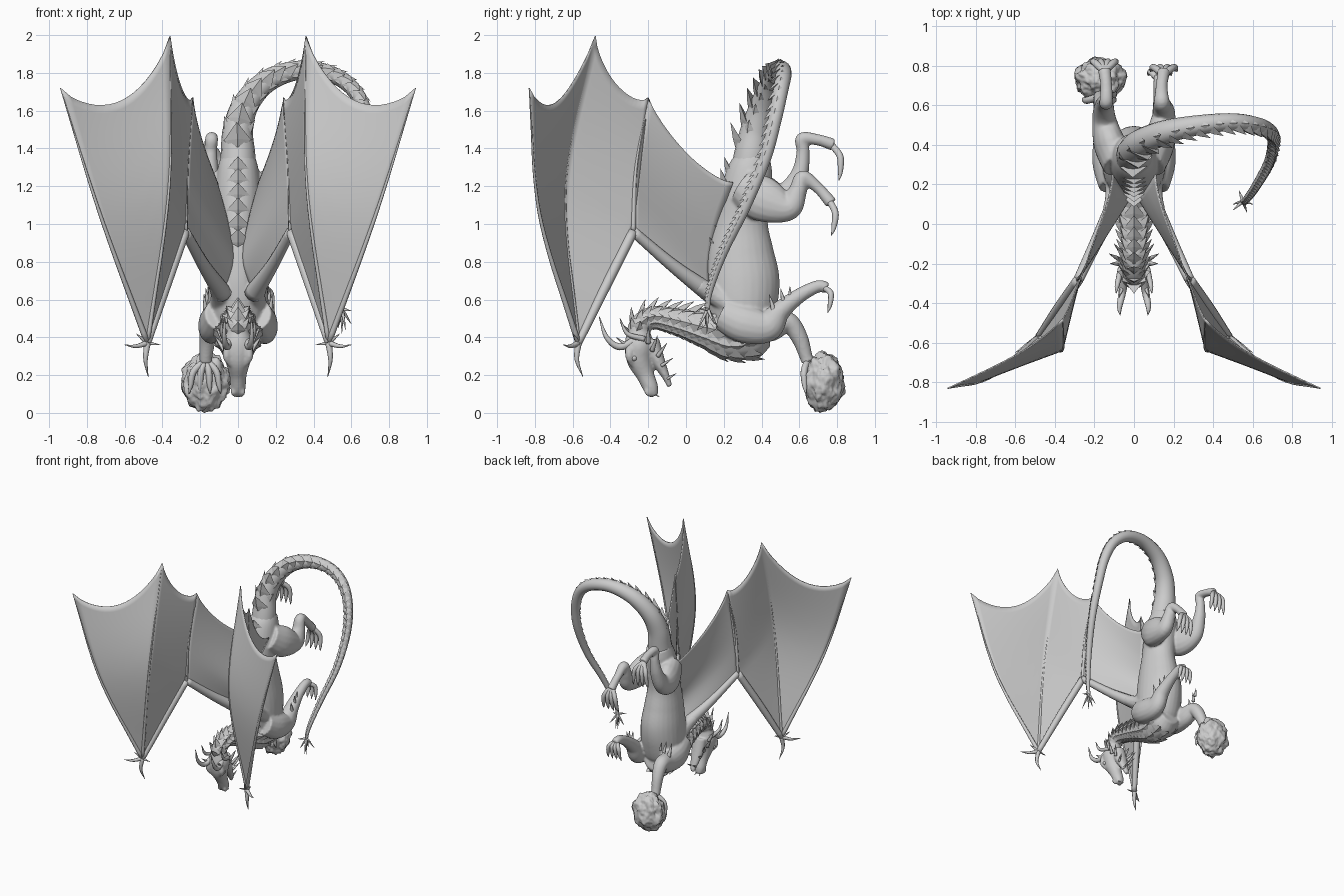
import bpy, bmesh, math, random
from mathutils import Vector, noise

if "Cube" in bpy.data.objects:
    bpy.data.objects.remove(bpy.data.objects["Cube"])

random.seed(3)
X = Vector((1, 0, 0))


def spline(pts, n=8):
    """Catmull-Rom through points of any dimension."""
    P = [Vector(p) for p in pts]
    P = [P[0] * 2 - P[1]] + P + [P[-1] * 2 - P[-2]]
    out = []
    for i in range(1, len(P) - 2):
        a, b, c, d = P[i - 1:i + 3]
        for k in range(n):
            t = k / n
            out.append((b * 2 + (c - a) * t + (a * 2 - b * 5 + c * 4 - d) * t * t
                        + (b * 3 - a - c * 3 + d) * t ** 3) * 0.5)
    return out + [P[-2]]


def tube(bm, pts, sides=16, n=8):
    """Sweep an ellipse along x, y, z, r[, r2] points; returns the frames."""
    S5 = spline([tuple(p) if len(p) == 5 else tuple(p) + (p[3],) for p in pts], n)
    pos = [Vector(p[:3]) for p in S5]
    frames, rings, S = [], [], X.copy()
    for i, p in enumerate(pos):
        T = (pos[min(i + 1, len(pos) - 1)] - pos[max(i - 1, 0)]).normalized()
        if i == 0 and abs(T.x) > 0.9:
            S = Vector((0, 0, 1))
        S = (S - T * S.dot(T)).normalized()
        U = T.cross(S)
        a, b = max(S5[i][3], 0.001), max(S5[i][4], 0.001)
        frames.append((p, T, S, U, a, b))
        rings.append([bm.verts.new(p + S * a * math.cos(w) + U * b * math.sin(w))
                      for w in (math.tau * k / sides for k in range(sides))])
    for r, q in zip(rings, rings[1:]):
        for k in range(sides):
            bm.faces.new((r[k], r[k - 1], q[k - 1], q[k]))
    bm.faces.new(rings[0])
    bm.faces.new(rings[-1][::-1])
    return frames


def finish(bm, name, smooth=True, mirror=False):
    bmesh.ops.recalc_face_normals(bm, faces=bm.faces[:])
    me = bpy.data.meshes.new(name)
    bm.to_mesh(me)
    bm.free()
    for f in me.polygons:
        f.use_smooth = smooth
    ob = bpy.data.objects.new(name, me)
    bpy.context.collection.objects.link(ob)
    if mirror:
        ob.modifiers.new("Mirror", 'MIRROR')
    return ob


def plates(bm, frames, angle, step, w, l, h, sgn):
    """Row of keeled, pointed scales on a swept body; sizes relative to radius."""
    run = 0
    for (p0, *_), (p, T, S, U, a, b) in zip(frames, frames[1:]):
        r = (a + b) / 2
        run += (p - p0).length
        if run < step * r:
            continue
        run = 0
        c = p + S * a * math.sin(angle) + U * b * math.cos(angle)
        N = (S * math.sin(angle) + U * math.cos(angle)).normalized()
        D, W = T * sgn, T.cross(N)
        co = [c - D * l * r * .5 - N * r * .05, c + W * w * r - N * r * .3 * w,
              c - W * w * r - N * r * .3 * w, c + D * l * r * .75 + N * h * r,
              c + N * r * h * .45, c + D * l * r * .15 - N * r * .1]
        f, lf, rt, t, m, bt = [bm.verts.new(v) for v in co]
        for q in ((f, lf, m), (f, m, rt), (lf, t, m), (m, t, rt),
                  (lf, bt, t), (bt, rt, t), (f, bt, lf), (f, rt, bt)):
            bm.faces.new(q)


def spike(bm, base, tip, r, bend=(0, 0, 0)):
    a, b = Vector(base), Vector(tip)
    m = (a + b) / 2 + Vector(bend)
    tube(bm, [(*a, r), (*m, r * .65), (*b, .001)], 8, 5)


# flesh: torso, neck, head and limbs blended into one skin
bm = bmesh.new()
torso = tube(bm, [(0, .32, .36, .07, .08), (0, .31, .43, .14, .14), (0, .3, .55, .16, .18),
                  (0, .3, .7, .155, .195), (0, .29, .85, .135, .175), (0, .29, 1, .115, .145),
                  (0, .31, 1.15, .12, .13), (0, .34, 1.28, .11, .12), (0, .36, 1.36, .09, .09)], 28)
neck = tube(bm, [(0, .42, .47, .1, .12), (0, .34, .45, .13, .165), (0, .23, .42, .115, .14),
                 (0, .1, .445, .09, .095), (0, -.05, .485, .068, .07), (0, -.17, .505, .06, .06),
                 (0, -.245, .46, .058, .058), (0, -.255, .38, .06, .06)], 24)
tube(bm, [(0, -.25, .44, .055, .06), (0, -.25, .36, .082, .075), (0, -.245, .28, .068, .068),
          (0, -.215, .2, .046, .048), (0, -.185, .13, .04, .04), (0, -.165, .09, .026, .022)], 20)
tube(bm, [(0, -.19, .38, .055, .05), (0, -.15, .28, .05, .038), (0, -.11, .2, .033, .022),
          (0, -.085, .14, .016, .014)], 16)
arms = {
    "right_arm": [(.1, .2, .52, .08, .09), (.135, .31, .47, .075, .1), (.14, .43, .46, .065, .085),
                  (.14, .5, .54, .055), (.135, .6, .62, .04), (.13, .7, .67, .033), (.13, .75, .66, .03)],
    "left_arm": [(-.1, .2, .52, .08, .09), (-.135, .31, .47, .075, .1), (-.14, .44, .46, .065, .085),
                 (-.15, .54, .48, .055), (-.16, .6, .4, .045), (-.17, .635, .3, .035), (-.17, .645, .27, .035)],
    "right_leg": [(.08, .3, 1.2, .08, .1), (.125, .41, 1.13, .08, .12), (.15, .54, 1.09, .06, .075),
                  (.145, .59, 1.17, .05), (.14, .62, 1.245, .04), (.14, .7, 1.19, .03), (.15, .77, 1.11, .033)],
    "left_leg": [(-.08, .3, 1.2, .08, .1), (-.125, .41, 1.14, .08, .12), (-.15, .53, 1.15, .06, .08),
                 (-.15, .6, 1.26, .048), (-.145, .62, 1.38, .035), (-.14, .615, 1.45, .035),
                 (-.14, .7, 1.445, .03), (-.15, .78, 1.42, .033)]}
for pts in arms.values():
    tube(bm, pts, 16)
for s in (1, -1):
    # brow ridges and nostril bumps
    tube(bm, [(s * .05, -.3, .37, .02), (s * .06, -.3, .3, .022), (s * .04, -.285, .25, .01)], 10)
    tube(bm, [(s * .022, -.21, .14, .01), (s * .024, -.205, .11, .016), (s * .018, -.19, .09, .01)], 10)
    # shoulder blade muscle under the wing root
    tube(bm, [(s * .1, .28, .55, .06), (s * .09, .16, .62, .055), (s * .12, .06, .68, .04)], 12)
body = finish(bm, "body")
m = body.modifiers.new("Blend", 'REMESH')
m.mode, m.voxel_size, m.use_smooth_shade = 'VOXEL', .008, True
m = body.modifiers.new("Soften", 'SMOOTH')
m.factor, m.iterations = .5, 6

# tail looping up, over and down
bm = bmesh.new()
tail = tube(bm, [(0, .32, 1.18, .1), (0, .345, 1.36, .092), (.0, .37, 1.5, .08), (.045, .415, 1.64, .07),
                 (.16, .465, 1.76, .06), (.33, .5, 1.815, .05), (.5, .515, 1.79, .044),
                 (.62, .5, 1.7, .04), (.685, .47, 1.55, .036), (.705, .42, 1.35, .032),
                 (.685, .32, 1.1, .027), (.62, .2, .85, .022), (.565, .125, .64, .016),
                 (.545, .115, .52, .01)], 16)
finish(bm, "tail")

# barbs at the tail end
bm = bmesh.new()
for tip in ((.5, .1, .46), (.57, .06, .44), (.6, .15, .47), (.53, .17, .45), (.55, .11, .42),
            (.5, .07, .55), (.6, .1, .54)):
    spike(bm, (.55, .115, .55), tip, .01)
finish(bm, "tail_barbs")

# back, tail and neck scales
bm = bmesh.new()
plates(bm, torso[30:-6], math.pi, .55, .5, .65, .25, 1)
plates(bm, tail[6:], math.pi, 1.15, .85, 1.35, .6, 1)
for a in (-1.05, 1.05):
    plates(bm, tail[10:], math.pi + a, 1.3, .4, .9, .2, 1)
finish(bm, "back_scales", False)
bm = bmesh.new()
plates(bm, neck[16:-4], 0, .6, .7, .9, .75, -1)
for a in (-.8, .8, -1.5, 1.5):
    plates(bm, neck[10:-4], a, .55, .5, .85, .45, -1)
finish(bm, "neck_scales", False)
bm = bmesh.new()
for a in (0, -.55, .55, -1.1, 1.1):
    plates(bm, neck[6:44], math.pi + a, .38, .38, .55, .16, -1)
finish(bm, "throat_scales", False)


# fingers, toes and claws
def hand(name, wrist, knuckle, tip, spread, r, count=4):
    bm = bmesh.new()
    w, k, t = Vector(wrist), Vector(knuckle), Vector(tip)
    for i in range(count):
        o = X * spread * (i - (count - 1) / 2)
        mid = k.lerp(t, .55) + o * 1.25 + (k - w) * .12
        tube(bm, [(*w, r), (*(k + o), r), (*mid, r * .75), (*(t + o * 1.4), .002)], 10, 6)
    finish(bm, name)


hand("right_hand", (.13, .72, .67), (.13, .765, .635), (.13, .75, .53), .028, .016)
hand("left_hand", (-.17, .645, .28), (-.175, .625, .22), (-.175, .635, .1), .04, .018)
hand("right_foot", (.15, .755, 1.13), (.15, .79, 1.06), (.15, .77, .94), .032, .018)
hand("left_foot", (-.15, .77, 1.42), (-.15, .815, 1.36), (-.15, .81, 1.23), .032, .018)

# horns, head frill and elbow spikes
bm = bmesh.new()
tube(bm, [(.045, -.26, .39, .022), (.06, -.35, .35, .019), (.073, -.42, .4, .013), (.07, -.46, .51, .002)], 10)
tube(bm, [(.065, -.22, .39, .016), (.085, -.31, .42, .012), (.09, -.35, .5, .002)], 8)
finish(bm, "horns", mirror=True)
bm = bmesh.new()
for base, tip, r in (((.07, -.2, .37), (.12, -.2, .46), .014), ((.07, -.18, .33), (.125, -.15, .41), .013),
                     ((.06, -.15, .3), (.1, -.1, .37), .012), ((.05, -.29, .34), (.075, -.37, .4), .014),
                     ((.04, -.13, .25), (.065, -.07, .29), .01), ((.02, -.1, .18), (.025, -.05, .21), .008),
                     ((.02, -.25, .21), (.025, -.275, .25), .01), ((.016, -.17, .1), (.02, -.14, .085), .006),
                     ((.17, .47, .52), (.18, .44, .63), .016), ((.16, .52, .57), (.17, .5, .66), .014),
                     ((.15, .55, .6), (.16, .55, .67), .012)):
    spike(bm, base, tip, r)
finish(bm, "head_and_elbow_spikes", mirror=True)
bm = bmesh.new()
bmesh.ops.create_uvsphere(bm, u_segments=16, v_segments=10, radius=.016)
bmesh.ops.translate(bm, vec=(.06, -.275, .29), verts=bm.verts[:])
finish(bm, "eyes", mirror=True)

# wings: three membrane panels stretched between the bones
shoulder, elbow, wrist = (.08, .13, .63), (.28, -.28, .96), (.48, -.57, .37)
finger1 = spline([wrist, (.73, -.775, 1.05), (.94, -.83, 1.72)], 12)
finger2 = spline([wrist, (.365, -.64, 1.2), (.36, -.48, 1.995)], 12)
finger3 = spline([elbow, (.27, -.265, 1.3), (.24, -.2, 1.67)], 12)
side = spline([shoulder, (.02, .13, .8), (.05, .17, 1.0), (.11, .25, 1.22)], 8)


def along(pts, t):
    f = min(max(t, 0), .9999) * (len(pts) - 1)
    i = int(f)
    return Vector(pts[i]).lerp(Vector(pts[i + 1]), f - i)


def panel(bm, P, Q, dip, n=16, m=28):
    grid = []
    for i in range(n + 1):
        s = i / n
        k = 1 - dip * (4 * s * (1 - s)) ** .75
        grid.append([bm.verts.new(along(P, k * j / m).lerp(along(Q, k * j / m), s)) for j in range(m + 1)])
    for a, b in zip(grid, grid[1:]):
        for j in range(m):
            bm.faces.new((a[j], a[j + 1], b[j + 1], b[j]))


bm = bmesh.new()
panel(bm, finger1, finger2, .14)
panel(bm, finger2, [wrist, elbow, finger3[-1]], .07)
panel(bm, finger3, side, .1)
bmesh.ops.remove_doubles(bm, verts=bm.verts[:], dist=.0005)
membrane = finish(bm, "wing_membranes", mirror=True)
m = membrane.modifiers.new("Thickness", 'SOLIDIFY')
m.thickness, m.offset = .007, 0

bm = bmesh.new()
tube(bm, [(*shoulder, .05), (.18, -.07, .78, .034), (*elbow, .026)], 12)
tube(bm, [(*elbow, .026), (.385, -.43, .66, .026), (*wrist, .02)], 12)
for f, r in ((finger1, .016), (finger2, .013), (finger3, .014)):
    tube(bm, [(*f[i], r * (1 - .85 * i / 24)) for i in range(0, 25, 4)], 8, 4)
finish(bm, "wing_bones", mirror=True)
bm = bmesh.new()
spike(bm, wrist, (.6, -.65, .36), .016, (0, 0, -.012))
spike(bm, wrist, (.475, -.545, .19), .018, (.012, -.02, 0))
spike(bm, wrist, (.54, -.6, .42), .012)
spike(bm, wrist, (.41, -.57, .36), .01)
spike(bm, elbow, (.27, -.3, 1.02), .014)
finish(bm, "wing_claws", mirror=True)

# rock held in the left hand
bm = bmesh.new()
bmesh.ops.create_icosphere(bm, subdivisions=5, radius=1)
for v in bm.verts:
    d = v.co.normalized()
    k = 1 + .16 * noise.noise(d * 2.2) + .09 * noise.noise(d * 5) + .04 * noise.noise(d * 11)
    v.co = Vector((-.17, .73, .162)) + Vector((d.x * .125, d.y * .105, d.z * .155)) * k
low = min(v.co.z for v in bm.verts)
for v in bm.verts:
    v.co.z -= low
finish(bm, "rock")
